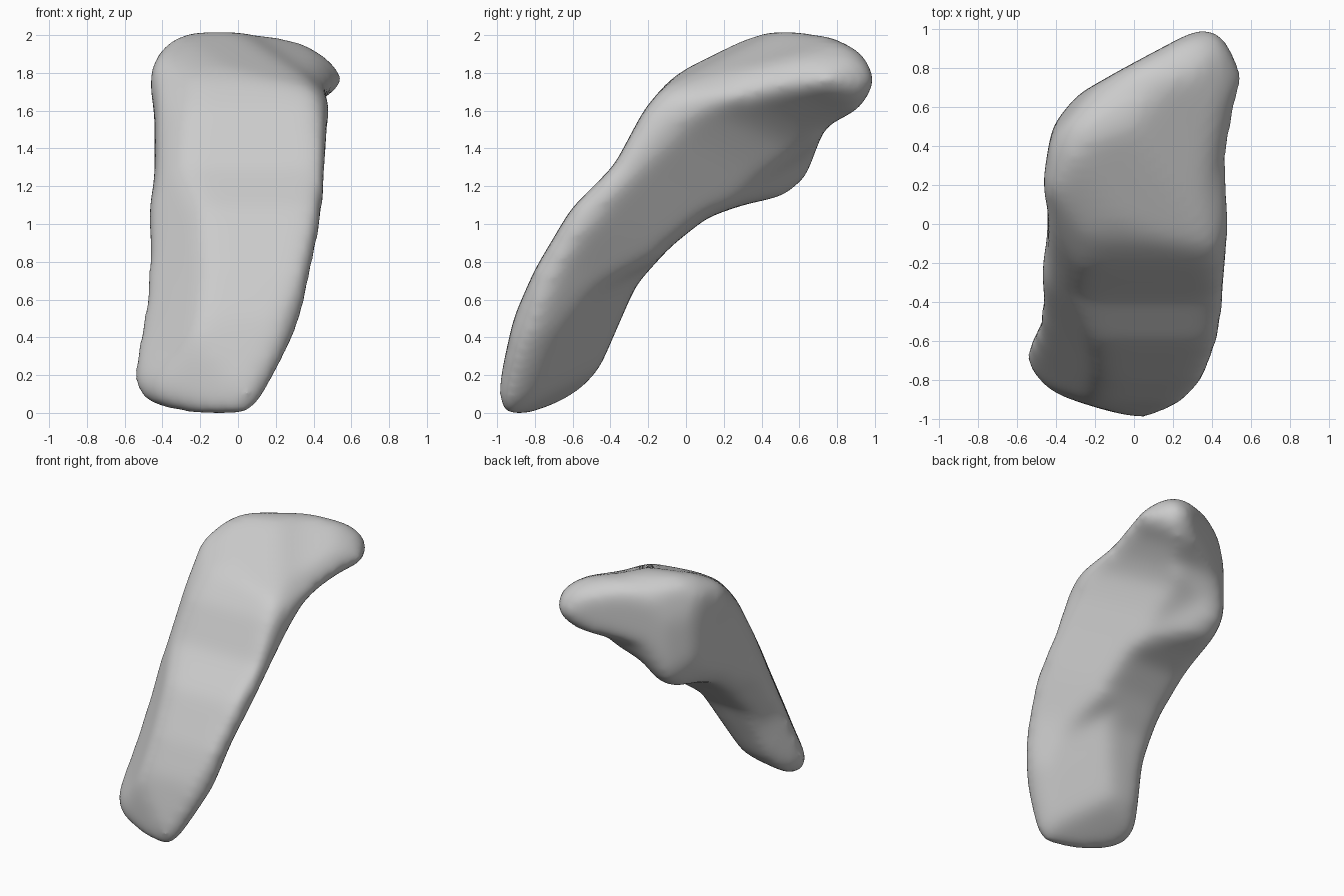
import bpy
import bmesh
from math import sin, cos, radians
from mathutils import Vector

default_cube = bpy.data.objects.get("Cube")
if default_cube:
    bpy.data.objects.remove(default_cube, do_unlink=True)

# Outline of the slab across its width (tips run long, softening pulls them in)
front_outline = [
    (-.42, .03), (-.20, -.02), (.01, -.03), (.11, .03), (.19, .2), (.31, .42),
    (.37, .65), (.42, .9), (.46, 1.08), (.47, 1.4), (.49, 1.67), (.59, 1.72),
    (.6, 1.82), (.5, 1.93), (.28, 1.99), (-.2, 2.02), (-.34, 1.97),
    (-.44, 1.87), (-.47, 1.75), (-.43, 1.6), (-.43, 1.25), (-.47, 1.05),
    (-.47, .8), (-.52, .45), (-.59, .19), (-.55, .08)]

# Leaning leg with overhanging head and rounded heel
side_outline = [
    (-.97, -.02), (-.8, -.03), (-.62, .05), (-.47, .24), (-.38, .45),
    (-.28, .68), (-.1, .88), (.1, 1.04), (.3, 1.11), (.51, 1.15), (.63, 1.25),
    (.72, 1.52), (.9, 1.6), (1, 1.74), (.94, 1.89), (.74, 1.99), (.4, 2.02),
    (.15, 1.93), (-.1, 1.74), (-.22, 1.6), (-.38, 1.3), (-.61, 1.07),
    (-.8, .75), (-.91, .5), (-1, .1)]

# Plan outline with the skewed tip
plan_outline = [
    (.05, -1), (.22, -.94), (.36, -.79), (.43, -.6), (.46, -.4), (.47, -.1),
    (.49, .08), (.48, .25), (.52, .5), (.59, .7), (.56, .86), (.44, .99),
    (.34, 1), (.23, .93), (-.05, .78), (-.28, .65), (-.41, .49), (-.46, .2),
    (-.43, -.05), (-.47, -.25), (-.47, -.4), (-.59, -.62), (-.56, -.75),
    (-.44, -.86), (-.15, -.95)]

# Diagonal outline that thins the left edge of the leg
left_edge_outline = [
    (.01, 1.1), (.52, 1.09), (.73, 1.04), (.86, .95), (.9, .86), (.86, .77),
    (.7, .7), (.55, .6), (.44, .5), (.34, .33), (.23, .11), (.09, -.18),
    (-.06, -.47), (-.19, -.79), (-.34, -1.02), (-.47, -1.2), (-.52, -1.23),
    (-.63, -1.16), (-.79, -1.03), (-.85, -.9), (-.79, -.68), (-.68, -.29),
    (-.58, .04), (-.47, .47), (-.36, .79), (-.24, .99), (-.11, 1.08)]

# Diagonal outline that shapes the heel and the underside of the head
heel_outline = [
    (-.9, .5), (-.85, .62), (-.69, .7), (-.44, .72), (-.27, .76), (.06, .72),
    (.23, .66), (.35, .52), (.47, .27), (.59, -.04), (.75, -.43),
    (.85, -.65), (.82, -.74), (.73, -.74), (.57, -.67), (.41, -.59),
    (.26, -.37), (.1, -.13), (-.04, -.09), (-.17, -.05), (-.29, .11),
    (-.42, .19), (-.62, .27), (-.82, .34)]

# Diagonal outline that rounds the back of the leg and the tip
back_outline = [
    (.24, 1.22), (.4, 1.16), (.54, .97), (.61, .68), (.62, .47), (.54, .27),
    (.37, .04), (.19, -.29), (.09, -.61), (.06, -1.08), (-.03, -1.22),
    (-.21, -1.28), (-.57, -1.22), (-.67, -1.09), (-.77, -.65), (-.73, -.22),
    (-.6, .18), (-.46, .57), (-.39, .68), (-.19, .84), (.01, 1.11),
    (.11, 1.2)]


def make_prism(name, outline, turn, tilt, height, margin=1.0):
    """Extrude an outline both ways along a turned and tilted axis."""
    a, e = radians(turn), radians(tilt)
    axis = Vector((sin(a) * cos(e), -cos(a) * cos(e), sin(e)))
    across = Vector((cos(a), sin(a), 0))
    up = axis.cross(across)
    origin = Vector((0, 0, height))
    bm = bmesh.new()
    ring = [bm.verts.new(origin + (across * u + up * v) * margin - axis * 3)
            for u, v in outline]
    face = bm.faces.new(ring)
    extruded = bmesh.ops.extrude_face_region(bm, geom=[face], use_keep_orig=True)
    moved = [g for g in extruded["geom"] if isinstance(g, bmesh.types.BMVert)]
    bmesh.ops.translate(bm, verts=moved, vec=axis * 6)
    bmesh.ops.recalc_face_normals(bm, faces=bm.faces[:])
    mesh = bpy.data.meshes.new(name)
    bm.to_mesh(mesh)
    bm.free()
    obj = bpy.data.objects.new(name, mesh)
    bpy.context.scene.collection.objects.link(obj)
    return obj


# Carve the side profile with the other outlines
body = make_prism("leaning_slab", side_outline, 90, 0, 0)
cutters = [
    make_prism("front_cutter", front_outline, 0, 0, 0),
    make_prism("plan_cutter", plan_outline, 0, 90, 1),
    make_prism("left_edge_cutter", left_edge_outline, 35, 22, 1, 1.03),
    make_prism("heel_cutter", heel_outline, 215, 22, 1, 1.03),
    make_prism("back_cutter", back_outline, 145, -25, 1, 1.03)]
for cutter in cutters:
    cutter.hide_render = True
    carve = body.modifiers.new(cutter.name, 'BOOLEAN')
    carve.operation = 'INTERSECT'
    carve.solver = 'EXACT'
    carve.object = cutter

# Melt the carved block into a soft lump
remesh = body.modifiers.new("even_surface", 'REMESH')
remesh.mode = 'VOXEL'
remesh.voxel_size = 0.025
swell = body.modifiers.new("swell", 'DISPLACE')
swell.strength = 0.01
swell.mid_level = 0
soften = body.modifiers.new("soften", 'SMOOTH')
soften.factor = 0.5
soften.iterations = 60

bpy.context.view_layer.update()
depsgraph = bpy.context.evaluated_depsgraph_get()
result = bpy.data.meshes.new_from_object(body.evaluated_get(depsgraph))
body.modifiers.clear()
body.data = result
result.name = "leaning_slab"
for cutter in cutters:
    bpy.data.objects.remove(cutter, do_unlink=True)

# Stand it on the ground, centred
xs, ys, zs = zip(*(v.co for v in result.vertices))
shift = Vector((-(min(xs) + max(xs)) / 2, -(min(ys) + max(ys)) / 2, -min(zs)))
for v in result.vertices:
    v.co += shift

for polygon in result.polygons:
    polygon.use_smooth = True

# Plain grey surface
grey = bpy.data.materials.new("light_grey")
grey.use_nodes = True
colour = (.6, .6, .6, 1)
grey.diffuse_color = colour
grey.node_tree.nodes["Principled BSDF"].inputs["Base Color"].default_value = colour
result.materials.clear()
result.materials.append(grey)
